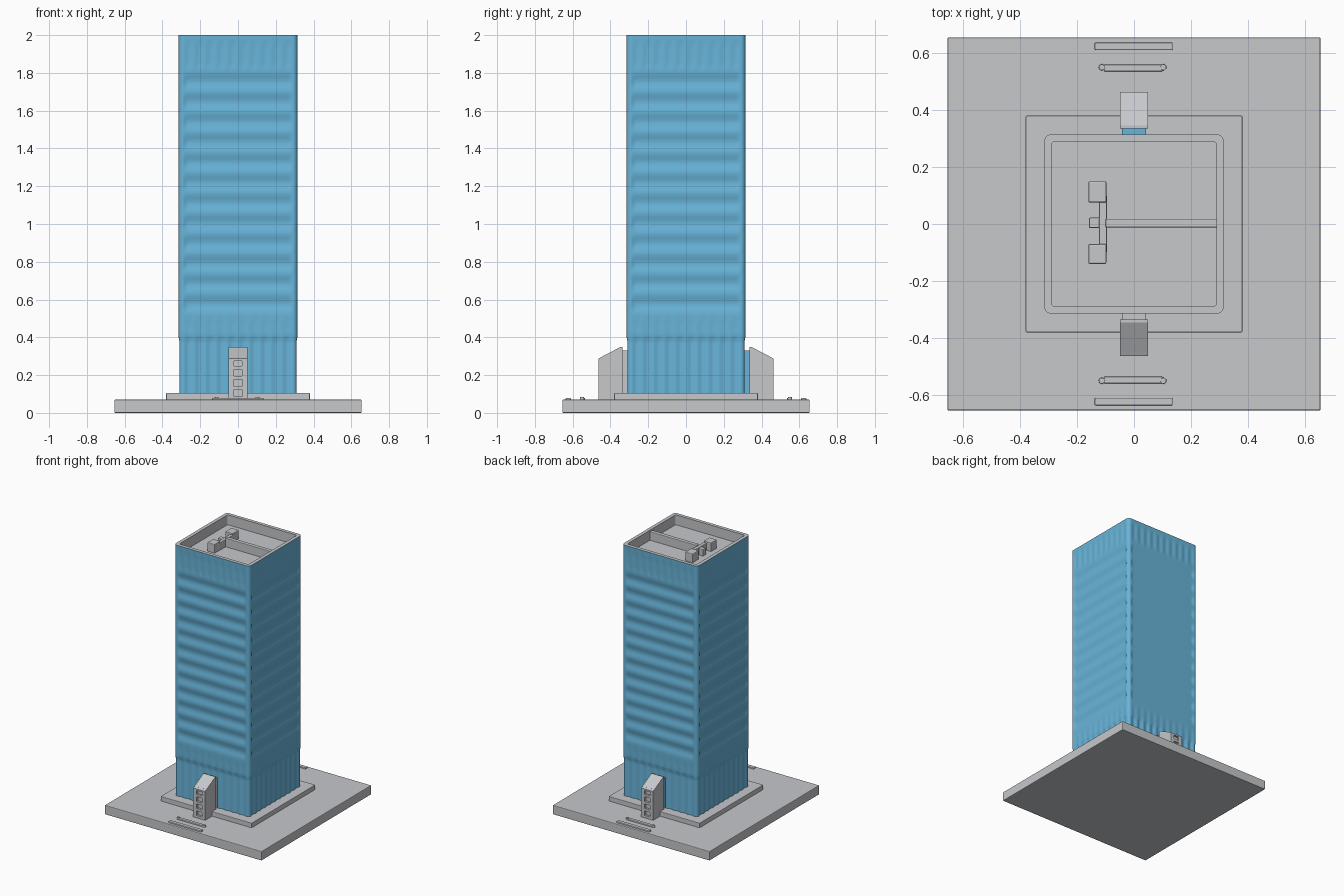
import bpy, bmesh, math

if "Cube" in bpy.data.objects:
    bpy.data.objects.remove(bpy.data.objects["Cube"])


def material(name, rgb):
    m = bpy.data.materials.new(name)
    m.diffuse_color = (*rgb, 1)
    m.use_nodes = True
    m.node_tree.nodes["Principled BSDF"].inputs["Base Color"].default_value = m.diffuse_color
    return m


GREY = material("pale concrete", (0.57, 0.58, 0.60))
BLUE = material("blue glass", (0.14, 0.46, 0.70))


def finish(name, bm, mats, bevel=0.0, smooth=False):
    bmesh.ops.recalc_face_normals(bm, faces=bm.faces)
    me = bpy.data.meshes.new(name)
    bm.to_mesh(me)
    bm.free()
    ob = bpy.data.objects.new(name, me)
    bpy.context.collection.objects.link(ob)
    for m in mats:
        me.materials.append(m)
    if bevel:
        b = ob.modifiers.new("bevel", 'BEVEL')
        b.width, b.segments = bevel, 2
    if smooth:
        bpy.ops.object.select_all(action='DESELECT')
        ob.select_set(True)
        bpy.context.view_layer.objects.active = ob
        bpy.ops.object.shade_smooth_by_angle(angle=math.radians(40))
    return ob


def box(name, x0, x1, y0, y1, z0, z1, mat=GREY, bevel=0.0):
    bm = bmesh.new()
    bmesh.ops.create_cube(bm, size=1)
    for v in bm.verts:
        v.co.x = x0 + (v.co.x + .5) * (x1 - x0)
        v.co.y = y0 + (v.co.y + .5) * (y1 - y0)
        v.co.z = z0 + (v.co.z + .5) * (z1 - z0)
    return finish(name, bm, [mat], bevel)


def prism(name, pts, x0, x1):
    """Extrude a (y, z) profile along x."""
    bm = bmesh.new()
    f = bm.faces.new([bm.verts.new((x0, y, z)) for y, z in pts])
    r = bmesh.ops.extrude_face_region(bm, geom=[f])
    for v in r["geom"]:
        if isinstance(v, bmesh.types.BMVert):
            v.co.x = x1
    return finish(name, bm, [GREY])


# --- ground slab and plinth
box("ground_slab", -.655, .655, -.655, .655, 0, .07, bevel=.005)
box("plinth", -.38, .38, -.38, .38, .06, .105, bevel=.003)

# --- tower shaft: lofted rounded square with rippled walls
N, CORNER = 60, 5


def ring(half, radius):
    """Points as (x, y, nx, ny, u); u is the position along a wall, None at corners."""
    out = []
    s = half - radius
    for k in range(4):
        a = k * math.pi / 2
        c, d = math.cos(a), math.sin(a)
        for i in range(N + 1):
            u = -s + 2 * s * i / N
            out.append((c * half - d * u, d * half + c * u, c, d, u))
        for i in range(1, CORNER):
            t = a + math.pi / 2 * i / CORNER
            px, py = c * s - d * s, d * s + c * s
            out.append((px + radius * math.cos(t), py + radius * math.sin(t),
                        math.cos(t), math.sin(t), None))
    return out


def ramp(v, a, b):
    t = min(1, max(0, (v - a) / (b - a)))
    return t * t * (3 - 2 * t)


PERIOD = .107


def ripple(u, z):
    inset = .004 * (1 - ramp(z, .385, .405))
    if u is None:
        return inset
    edge = 1 - ramp(abs(u), .272, .292)
    flute = .5 - .5 * math.cos(2 * math.pi * (u + .29) / .058)
    if z < .52:                                   # fluted podium
        amp = .008 - .0055 * ramp(z, .38, .41)
        return inset + edge * flute * amp * (1 - ramp(z, .46, .52))
    if z < 1.807:                                 # floor bands
        return edge * .009 * (.5 - .5 * math.cos(2 * math.pi * (z - .523) / PERIOD))
    return edge * flute * .004 * ramp(z, 1.81, 1.85) * (1 - ramp(z, 1.93, 1.99))


bm = bmesh.new()
outer, inner = ring(.315, .025), ring(.289, .012)
STEPS = 120
loops = []
for j in range(STEPS + 1):
    z = .08 + 1.92 * j / STEPS
    row = []
    for x, y, nx, ny, u in outer:
        d = ripple(u, z)
        row.append(bm.verts.new((x - nx * d, y - ny * d, z)))
    loops.append(row)
for z in (2.0, 1.925):                            # parapet top and inside
    loops.append([bm.verts.new((p[0], p[1], z)) for p in inner])
n = len(outer)
for j in range(len(loops) - 1):
    a, b = loops[j], loops[j + 1]
    for i in range(n):
        k = (i + 1) % n
        f = bm.faces.new((a[i], a[k], b[k], b[i]))
        f.material_index = 1 if j >= STEPS else 0
bm.faces.new(loops[-1]).material_index = 1        # roof floor
bm.faces.new(loops[0][::-1])
finish("tower", bm, [BLUE, GREY], smooth=True)

# --- roof divider and plant boxes
box("roof_divider", -.10, .295, -.012, .018, 1.92, 1.99, bevel=.004)
box("roof_spine", -.122, -.095, -.10, .10, 1.92, 1.98, bevel=.004)
box("roof_mid_block", -.158, -.10, -.014, .022, 1.92, 1.975, bevel=.004)
box("roof_box_front", -.16, -.097, -.14, -.07, 1.92, 1.99, bevel=.005)
box("roof_box_back", -.16, -.097, .075, .15, 1.92, 1.99, bevel=.005)

# --- entrance fins, steps and kerbs on front and back
for s, side in ((-1, "front"), (1, "back")):
    prism("fin_body_" + side,
          [(s * .335, .065), (s * .448, .065), (s * .448, .296), (s * .345, .35),
           (s * .335, .35)], -.05, .05)
    for x in (-.05, .022):                        # posts beside the openings
        prism("fin_post_" + side,
              [(s * .445, .065), (s * .463, .065), (s * .463, .288), (s * .445, .297)],
              x, x + .028)
    prism("fin_head_" + side,
          [(s * .445, .276), (s * .463, .276), (s * .463, .288), (s * .445, .297)],
          -.022, .022)
    for i in range(4):                            # rungs between openings
        z = .07 + i * .053
        y0, y1 = sorted((s * .445, s * .463))
        box("fin_rung_" + side, -.022, .022, y0, y1, z, z + .018)
    y0, y1 = sorted((s * .305, s * .337))
    box("fin_neck_" + side, -.042, .042, y0, y1, .09, .33, BLUE if s > 0 else GREY)

    # low kerbs in front of the entrance
    y0, y1 = sorted((s * .61, s * .637))
    box("kerb_outer_" + side, -.138, .136, y0, y1, .06, .08, bevel=.004)
    y0, y1 = sorted((s * .535, s * .56))
    box("kerb_inner_" + side, -.105, .10, y0, y1, .06, .08, bevel=.004)
    for x in (-.113, .103):
        bm = bmesh.new()
        bmesh.ops.create_cone(bm, cap_ends=True, segments=12, radius1=.012,
                              radius2=.010, depth=.024)
        bmesh.ops.translate(bm, verts=bm.verts, vec=(x, s * .55, .072))
        finish("kerb_bollard_" + side, bm, [GREY], smooth=True)
